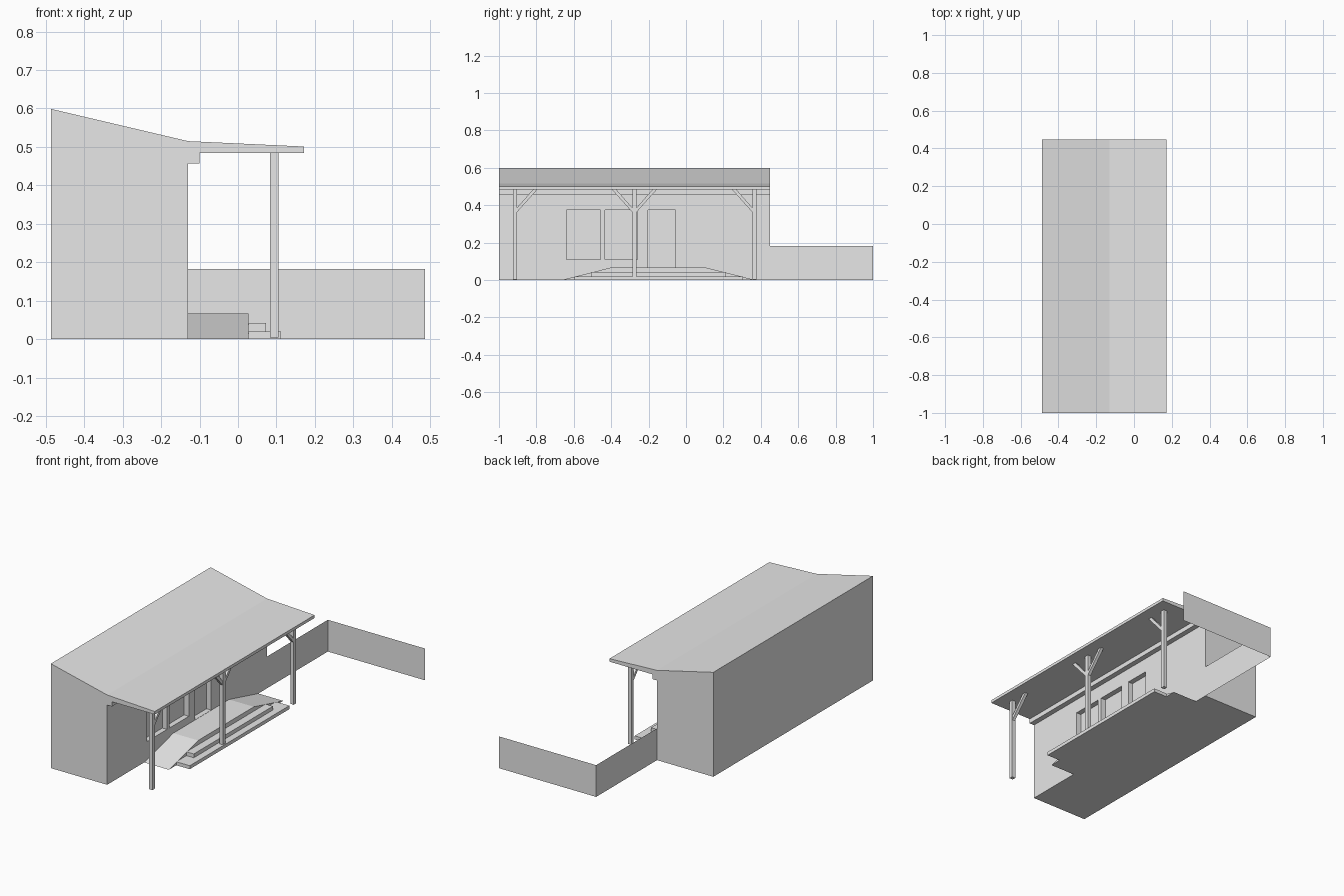
import bpy, bmesh, math
from mathutils import Vector

if "Cube" in bpy.data.objects:
    bpy.data.objects.remove(bpy.data.objects["Cube"])

grey = bpy.data.materials.new("plain_grey")
grey.diffuse_color = (0.8, 0.8, 0.8, 1)
grey.use_nodes = True
grey.node_tree.nodes["Principled BSDF"].inputs["Base Color"].default_value = grey.diffuse_color


def add_object(name, bm):
    bmesh.ops.recalc_face_normals(bm, faces=bm.faces)
    mesh = bpy.data.meshes.new(name)
    bm.to_mesh(mesh)
    bm.free()
    mesh.materials.append(grey)
    ob = bpy.data.objects.new(name, mesh)
    bpy.context.collection.objects.link(ob)
    return ob


def prism(name, profile, offset):
    """Extrude a planar outline of 3D points along an offset."""
    bm = bmesh.new()
    face = bm.faces.new([bm.verts.new(p) for p in profile])
    ext = bmesh.ops.extrude_face_region(bm, geom=[face], use_keep_orig=True)
    verts = [v for v in ext["geom"] if isinstance(v, bmesh.types.BMVert)]
    bmesh.ops.translate(bm, verts=verts, vec=offset)
    return add_object(name, bm)


def box(name, x, y, z):
    outline = [(x[0], y[0], z[0]), (x[1], y[0], z[0]), (x[1], y[1], z[0]), (x[0], y[1], z[0])]
    return prism(name, outline, Vector((0, 0, z[1] - z[0])))


WALL_X = -0.13   # porch side wall
BACK_X = -0.487
Y0, Y1 = -1.0, 0.448

# Building body
house = prism("house_body",
              [(x, Y0, z) for x, z in ((BACK_X, 0), (WALL_X, 0), (WALL_X, 0.457), (-0.10, 0.457),
                                       (-0.10, 0.484), (0.172, 0.484), (0.172, 0.501),
                                       (WALL_X, 0.515), (BACK_X, 0.599))],
              Vector((0, Y1 - Y0, 0)))

# Recessed windows and door
for name, ya, yb, za in (("window_a", -0.64, -0.457, 0.11),
                         ("window_b", -0.433, -0.26, 0.11),
                         ("door", -0.203, -0.057, 0.068)):
    cutter = box(name + "_cutter", (WALL_X - 0.03, WALL_X + 0.02), (ya, yb), (za, 0.375))
    cutter.hide_render = True
    mod = house.modifiers.new(name, "BOOLEAN")
    mod.operation = "DIFFERENCE"
    mod.solver = "EXACT"
    mod.object = cutter
    bpy.context.view_layer.objects.active = house
    bpy.ops.object.modifier_apply(modifier=name)
    bpy.data.objects.remove(cutter)

# Porch platform with a ramp at each end
prism("porch_ramp",
      [(WALL_X, y, z) for y, z in ((-0.665, 0), (0.37, 0), (0.105, 0.067), (-0.40, 0.067))],
      Vector((0.157, 0, 0)))

# Two steps in front of the platform
box("lower_step", (0.027, 0.112), (-0.597, 0.305), (0, 0.02))
box("upper_step", (0.027, 0.073), (-0.505, 0.212), (0.02, 0.042))

# Posts with slanted braces
PX, HALF = 0.094, 0.011
for label, y, base, sides in (("front", -0.915, 0.004, (1,)),
                              ("middle", -0.276, 0.02, (-1, 1)),
                              ("back", 0.366, 0.004, (-1,))):
    box(label + "_post", (PX - HALF, PX + HALF), (y - HALF, y + HALF), (base, 0.485))
    for s in sides:
        outline = [(PX - 0.009, y + s * dy, z) for dy, z in
                   ((HALF, 0.362), (0.121, 0.485), (0.098, 0.485), (HALF, 0.386))]
        prism(label + "_brace", outline, Vector((0.018, 0, 0)))

# Thin L-shaped yard fence
bm = bmesh.new()
path = [(WALL_X, Y1), (WALL_X, 1.0), (0.487, 1.0)]
rows = [[bm.verts.new((x, y, z)) for x, y in path] for z in (0, 0.182)]
for i in range(2):
    bm.faces.new((rows[0][i], rows[0][i + 1], rows[1][i + 1], rows[1][i]))
add_object("yard_fence", bm)
